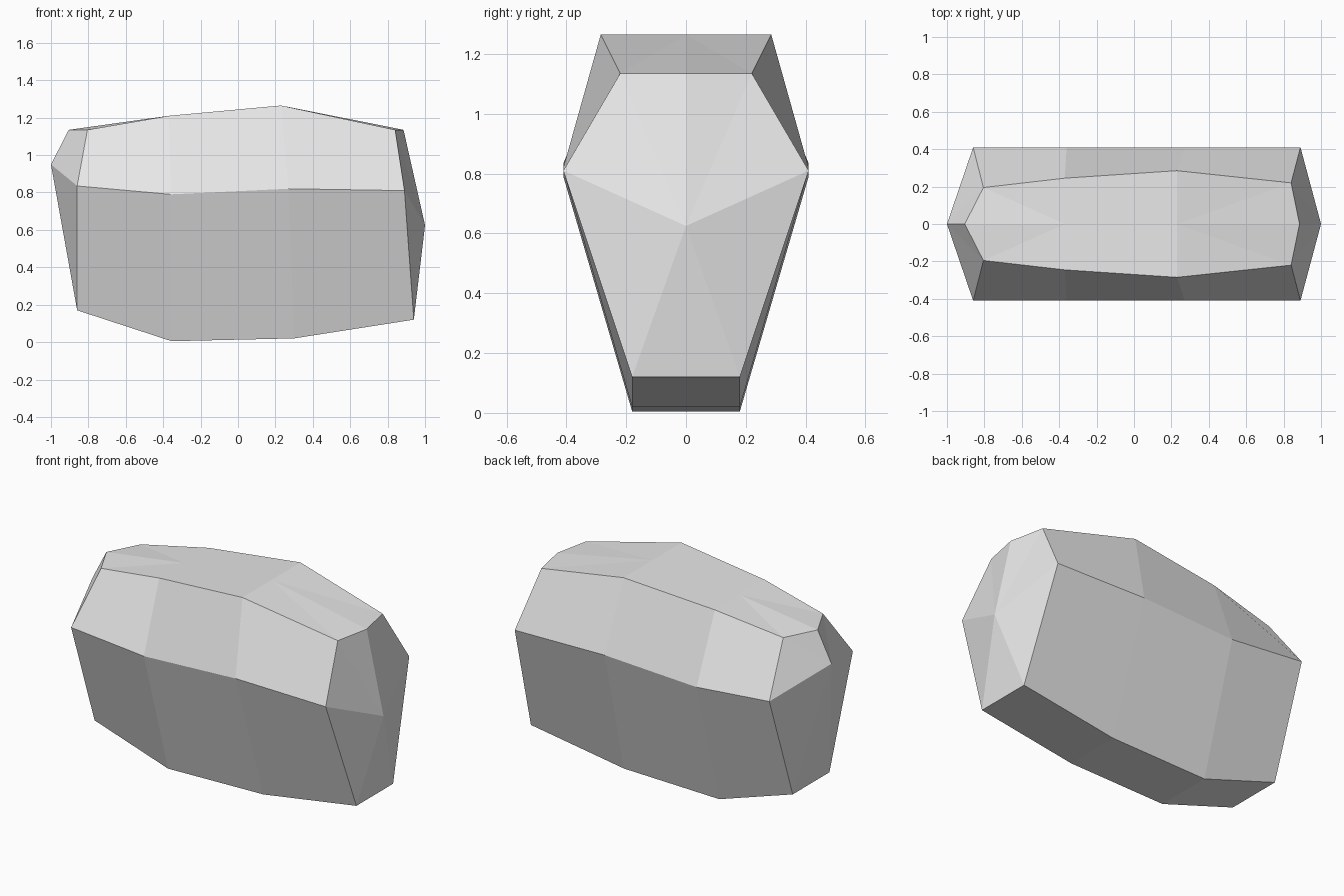
import bpy
import bmesh

cube = bpy.data.objects.get("Cube")
if cube:
    bpy.data.objects.remove(cube, do_unlink=True)

# Half widths shared by every cross-section
BASE_Y, BELLY_Y = 0.18, 0.41

# Each section: base (x, z), belly (x, z), top edge (x, half width, z)
sections = [
    ((-0.86, 0.17), (-0.86, 0.835), (-0.805, 0.195, 1.135)),
    ((-0.355, 0.005), (-0.36, 0.79), (-0.37, 0.245, 1.21)),
    ((0.30, 0.02), (0.27, 0.82), (0.23, 0.285, 1.265)),
    ((0.94, 0.12), (0.89, 0.81), (0.84, 0.22, 1.135)),
]
# End points on the middle line: nose and top of each end
noses = [(-1.0, 0, 0.95), (1.0, 0, 0.625)]
crests = [(-0.905, 0, 1.135), (0.885, 0, 1.135)]

bm = bmesh.new()
rows = []
for (bx, bz), (mx, mz), (tx, ty, tz) in sections:
    crest = (tx, 0, tz)
    if (bx, bz) == sections[0][0]:
        crest = crests[0]
    elif (bx, bz) == sections[-1][0]:
        crest = crests[1]
    points = [(bx, 0, bz), (bx, -BASE_Y, bz), (mx, -BELLY_Y, mz), (tx, -ty, tz), crest]
    rows.append([bm.verts.new(p) for p in points])

# Base, lower side, upper side and top strips of the front half
for a, b in zip(rows, rows[1:]):
    for i in range(3):
        bm.faces.new((a[i], a[i + 1], b[i + 1], b[i]))
    if a is rows[0]:
        tris = ((a[3], a[4], b[4]), (a[3], b[4], b[3]))
    elif b is rows[-1]:
        tris = ((a[4], b[4], b[3]), (a[4], b[3], a[3]))
    else:
        tris = ((a[3], a[4], b[4], b[3]),)
    for tri in tris:
        bm.faces.new(tri)

# Pointed end caps
for row, nose in ((rows[0], noses[0]), (rows[-1], noses[1])):
    tip = bm.verts.new(nose)
    bm.faces.new((row[0], row[1], tip))
    bm.faces.new((row[1], row[2], tip))
    bm.faces.new((row[2], row[3], tip))
    bm.faces.new((row[3], row[4], tip))

# Mirror the half front to back and weld the middle line
bmesh.ops.mirror(bm, geom=bm.verts[:] + bm.edges[:] + bm.faces[:],
                 axis='Y', merge_dist=0.001)
bmesh.ops.remove_doubles(bm, verts=bm.verts[:], dist=0.001)
bmesh.ops.recalc_face_normals(bm, faces=bm.faces[:])

mesh = bpy.data.meshes.new("faceted_stone")
bm.to_mesh(mesh)
bm.free()
stone = bpy.data.objects.new("faceted_stone", mesh)
bpy.context.collection.objects.link(stone)

# Plain light grey
grey = bpy.data.materials.new("light grey")
grey.use_nodes = True
colour = (0.8, 0.8, 0.8, 1)
grey.diffuse_color = colour
grey.node_tree.nodes["Principled BSDF"].inputs["Base Color"].default_value = colour
mesh.materials.append(grey)
